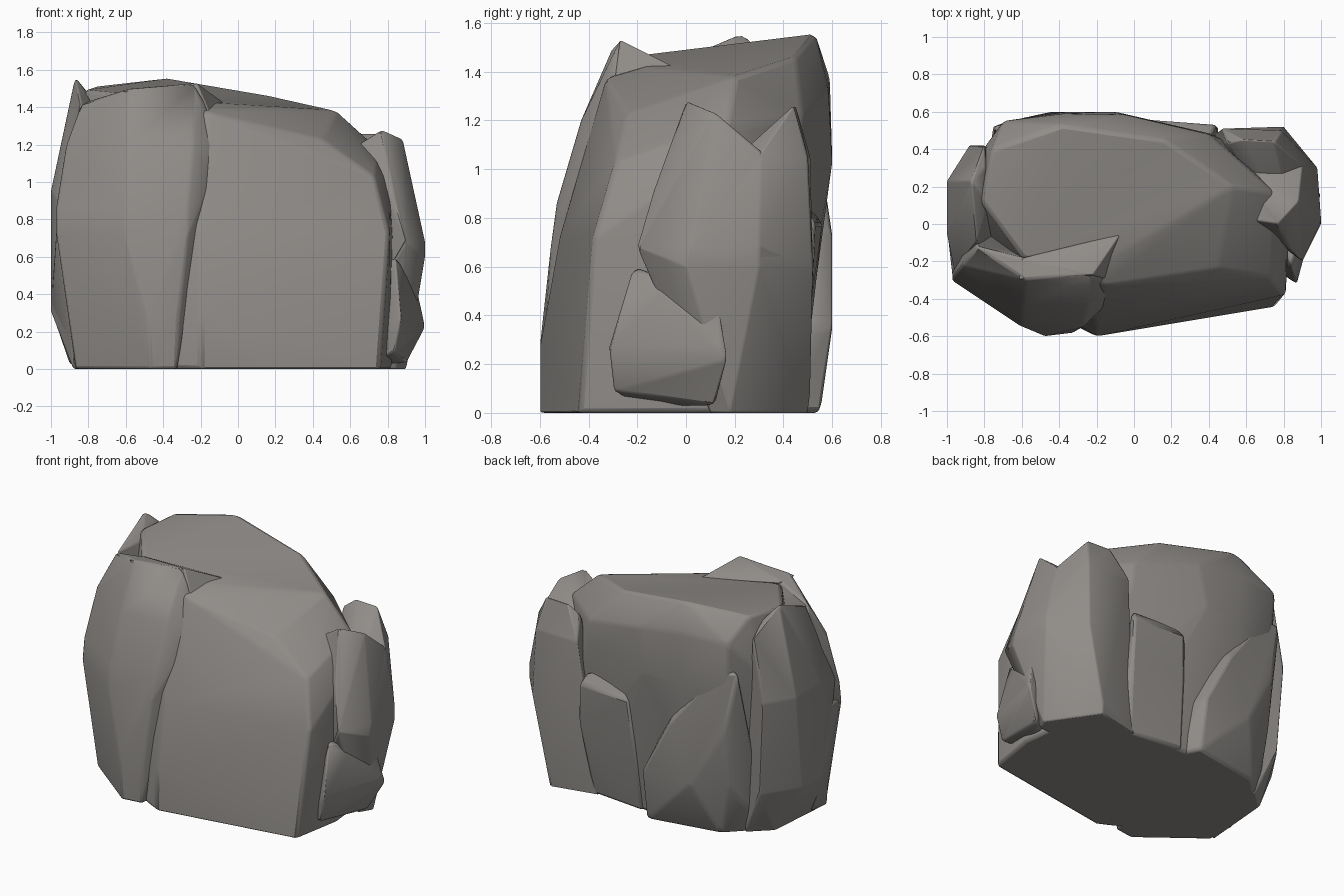
import bpy
import bmesh
from math import radians

cube = bpy.data.objects.get("Cube")
if cube:
    bpy.data.objects.remove(cube, do_unlink=True)

# One stone colour for the whole rock
STONE = (0.28, 0.265, 0.25, 1.0)
stone = bpy.data.materials.new("warm_grey_stone")
stone.use_nodes = True
stone.diffuse_color = STONE
shader = next(n for n in stone.node_tree.nodes if n.type == 'BSDF_PRINCIPLED')
shader.inputs["Base Color"].default_value = STONE
shader.inputs["Roughness"].default_value = 0.9


def boulder(name, corners, softness=0.02):
    """Make a chipped stone block: the convex shell of its corners, softly bevelled."""
    bm = bmesh.new()
    for corner in corners:
        bm.verts.new(corner)
    bmesh.ops.convex_hull(bm, input=bm.verts)
    loose = [v for v in bm.verts if not v.link_faces]
    bmesh.ops.delete(bm, geom=loose, context='VERTS')
    bmesh.ops.dissolve_limit(bm, angle_limit=radians(4), verts=bm.verts, edges=bm.edges)
    bmesh.ops.recalc_face_normals(bm, faces=bm.faces)
    mesh = bpy.data.meshes.new(name)
    bm.to_mesh(mesh)
    bm.free()
    mesh.materials.append(stone)
    obj = bpy.data.objects.new(name, mesh)
    bpy.context.collection.objects.link(obj)

    bevel = obj.modifiers.new("soft_edges", 'BEVEL')
    bevel.width = softness
    bevel.segments = 2
    bevel.limit_method = 'ANGLE'
    bevel.angle_limit = radians(12)

    bpy.ops.object.select_all(action='DESELECT')
    obj.select_set(True)
    bpy.context.view_layer.objects.active = obj
    bpy.ops.object.shade_smooth_by_angle(angle=radians(35))


def level(z, *outline):
    """Place a flat outline at one height."""
    return [(x, y, z) for x, y in outline]


# Main block with the sloping top and the heavy band under the back rim
boulder("main_block",
        level(0, (-.85, -.2), (-.3, -.55), (-.2, -.6), (.76, -.44), (.82, -.1),
              (.78, .3), (.35, .42), (0, .46), (-.59, .43), (-.82, .2))
        + level(.28, (-.2, -.6))
        + level(.72, (.81, -.38), (-.2, -.52), (.84, .1))
        + level(1.03, (.73, -.29), (.82, .1), (-.1, .6), (-.36, .6), (.42, .48),
                (-.68, .53), (-.88, .3))
        + [(.45, -.24, 1.23), (-.15, -.33, 1.37), (.75, .17, 1.18)]
        + [(-.7, .55, 1.36), (-.38, .59, 1.37), (-.05, .585, 1.32), (.4, .48, 1.21)]
        + [(-.82, .12, 1.49), (-.76, .4, 1.51), (-.38, .53, 1.555), (.17, .45, 1.46),
           (.53, .2, 1.38), (-.1, -.16, 1.42), (-.6, -.18, 1.47)])

# Front column, a tall chip with a slight waist
boulder("front_column",
        level(0, (-.87, -.28), (-.47, -.59), (-.33, -.57), (-.3, -.3), (-.8, 0))
        + level(.28, (-.48, -.6), (-.32, -.58))
        + level(.72, (-.975, -.3), (-.6, -.55), (-.27, -.55))
        + level(.86, (-.975, -.28), (-.9, 0), (-.6, -.53), (-.27, -.53))
        + level(1, (-.14, -.42), (-.2, -.2))
        + level(1.2, (-.92, -.22), (-.59, -.43), (-.24, -.43), (-.14, -.37))
        + [(-.84, -.12, 1.42), (-.58, -.3, 1.5), (-.22, -.27, 1.53),
           (-.6, -.18, 1.48), (-.13, -.29, 1.32)], softness=.015)
# Thin shard lying along the front rim
boulder("front_rim_shard",
        [(-.62, -.3, 1.49), (-.22, -.27, 1.53), (-.07, -.05, 1.42), (-.12, -.3, 1.3),
         (-.6, -.18, 1.48), (-.3, -.2, 1.3)], softness=.006)

# Slab on the -x end with its pointed top
boulder("end_slab",
        level(0, (-.88, -.27), (-.84, .23), (-.7, .36), (-.6, -.1))
        + level(.31, (-1, -.05), (-1, .16), (-.84, .4))
        + level(.95, (-1, -.05), (-1, .23), (-.88, .42))
        + [(-.96, -.25, .9), (-.87, .23, 1.56), (-.79, .3, 1.46),
           (-.84, -.1, 1.42), (-.78, .1, 1.44), (-.8, .42, 1.38)], softness=.01)
# Waist ridge between the column and the slab
boulder("end_ridge",
        level(.02, (-.87, -.28), (-.9, -.1), (-.7, -.1))
        + level(.31, (-1, -.04), (-.92, -.28))
        + level(.75, (-.97, -.3), (-.97, 0), (-.7, 0)))

# Companion boulder on the +x end: two peaks rise from a shared base
base = (level(0, (.9, .18), (.85, .1), (.68, .5), (.36, .43), (.5, .1))
        + level(.08, (.68, .51))
        + level(.6, (1, 0), (.98, .3), (.8, .52), (.45, .48))
        + level(.68, (.9, -.2), (1, .02), (.98, .3)))
boulder("side_boulder_front",
        base + level(1.07, (.9, .31), (.55, .31))
        + [(.77, 0, 1.28), (.88, .12, 1.23), (.63, .02, 1.19), (.83, -.13, .92)],
        softness=.012)
boulder("side_boulder_back",
        base + level(1.07, (.9, .31), (.55, .32))
        + [(.75, .44, 1.26), (.58, .45, 1.26), (.5, .43, 1.2), (.79, .5, 1.05),
           (.47, .51, 1.05)], softness=.012)

# Low chip leaning on the +x end
boulder("side_chip",
        level(.03, (.9, .12), (.8, .05), (.7, -.2))
        + [(.84, -.3, .09), (.87, -.32, .27), (.99, .13, .27), (1, .17, .22),
           (.95, .13, .45), (.84, -.22, .6), (.9, -.1, .5), (.7, .1, .5)], softness=.012)

# Broken plate beside the crevice on the back
boulder("back_plate",
        level(0, (.45, .3), (.4, .43), (0, .47), (0, .3))
        + level(.5, (.45, .52), (.02, .53))
        + level(.78, (.44, .53), (.04, .56))
        + level(.85, (.42, .48), (.12, .5), (.2, .3)))

# Broad column on the back, climbing towards the -x end
boulder("back_column",
        level(0, (-.02, .4), (-.09, .55), (-.59, .46), (-.8, .25))
        + level(.35, (-.09, .6), (-.45, .6), (-.68, .5), (-.05, .45))
        + level(.75, (-.3, .6), (-.68, .55), (-.24, .48))
        + level(1.16, (-.76, .52), (-.62, .54), (-.6, .4)))
